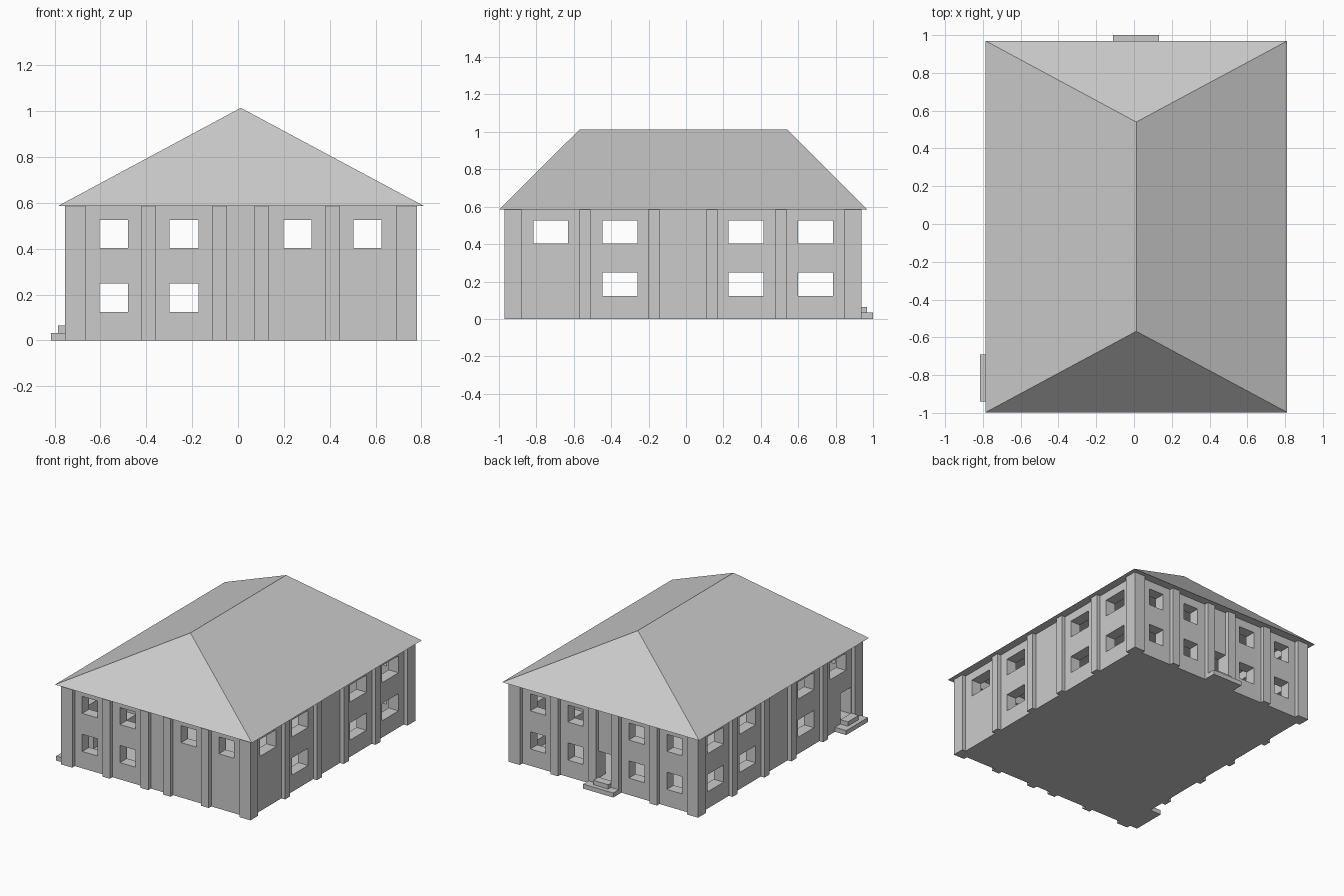
import bpy, bmesh

if "Cube" in bpy.data.objects:
    bpy.data.objects.remove(bpy.data.objects["Cube"])

grey = bpy.data.materials.new("light grey")
grey.diffuse_color = (0.6, 0.6, 0.6, 1)
grey.use_nodes = True
grey.node_tree.nodes["Principled BSDF"].inputs["Base Color"].default_value = grey.diffuse_color


def finish(name, bm):
    bmesh.ops.recalc_face_normals(bm, faces=bm.faces[:])
    me = bpy.data.meshes.new(name)
    bm.to_mesh(me)
    bm.free()
    me.materials.append(grey)
    ob = bpy.data.objects.new(name, me)
    bpy.context.collection.objects.link(ob)
    return ob


def boxes(name, items):
    """One object made of boxes given as (x0, x1, y0, y1, z0, z1)."""
    bm = bmesh.new()
    for x0, x1, y0, y1, z0, z1 in items:
        vs = bmesh.ops.create_cube(bm, size=1)["verts"]
        for v in vs:
            v.co.x = x1 if v.co.x > 0 else x0
            v.co.y = y1 if v.co.y > 0 else y0
            v.co.z = z1 if v.co.z > 0 else z0
    return finish(name, bm)


# Main dimensions: outer pilaster faces, relief, wall thickness, eaves height
X0, X1, Y0, Y1 = -0.754, 0.78, -0.97, 0.9375
D, T, H = 0.03, 0.08, 0.586
FLOOR = 0.06
wx0, wx1, wy0, wy1 = X0 + D, X1 - D, Y0 + D, Y1 - D

# Openings
LOW, UP = (0.123, 0.249), (0.402, 0.526)
win_x = [(-0.604, -0.48), (-0.298, -0.172), (0.198, 0.321), (0.503, 0.626)]
win_y = [(-0.815, -0.63), (-0.446, -0.26), (0.227, 0.414), (0.598, 0.787)]
door_x, door_y = (-0.048, 0.072), (-0.877, -0.752)
DOOR = (FLOOR, 0.255)
front = (wy0 - 0.01, wy0 + T + 0.01)
back = (wy1 - T - 0.01, wy1 + 0.01)
left = (wx0 - 0.01, wx0 + T + 0.01)
right = (wx1 - T - 0.01, wx1 + 0.01)

holes = []
for i, w in enumerate(win_x):
    holes += [(*w, *front, *UP), (*w, *back, *UP), (*w, *back, *LOW)]
    if i < 2:
        holes.append((*w, *front, *LOW))
for i, w in enumerate(win_y):
    holes += [(*left, *w, *UP), (*right, *w, *UP)]
    if i > 0:
        holes += [(*left, *w, *LOW), (*right, *w, *LOW)]
holes += [(*door_x, *back, *DOOR), (*left, *door_y, *DOOR)]

# Hollow wall shell with cut windows and doors
walls = boxes("walls", [(wx0, wx1, wy0, wy1, 0, H)])
room = boxes("room_cutter", [(wx0 + T, wx1 - T, wy0 + T, wy1 - T, FLOOR, H + 0.1)])
openings = boxes("opening_cutter", holes)
for cutter in (room, openings):
    m = walls.modifiers.new(cutter.name, "BOOLEAN")
    m.operation = "DIFFERENCE"
    m.solver = "EXACT"
    m.object = cutter
bpy.context.view_layer.update()
dg = bpy.context.evaluated_depsgraph_get()
cut = bpy.data.meshes.new_from_object(walls.evaluated_get(dg))
walls.modifiers.clear()
walls.data = cut
for cutter in (room, openings):
    bpy.data.objects.remove(cutter)

# Pilasters along each wall
pil = []
for a, b in [(-0.42, -0.36), (-0.111, -0.048), (0.072, 0.133), (0.381, 0.442)]:
    pil += [(a, b, Y0, wy0, 0, H), (a, b, wy1, Y1, 0, H)]
for a, b in [(-0.569, -0.51), (-0.2, -0.142), (0.11, 0.168), (0.478, 0.537)]:
    pil += [(X0, wx0, a, b, 0, H), (wx1, X1, a, b, 0, H)]
boxes("pilasters", pil)

# L-shaped corner pilasters
bm = bmesh.new()
for cx, sx in ((X0, 1), (X1, -1)):
    for cy, sy in ((Y0, 1), (Y1, -1)):
        outline = [(0, 0), (0.09, 0), (0.09, D), (D, D), (D, 0.09), (0, 0.09)]
        f = bm.faces.new([bm.verts.new((cx + sx * u, cy + sy * v, 0)) for u, v in outline])
        top = bmesh.ops.extrude_face_region(bm, geom=[f])["geom"]
        bmesh.ops.translate(bm, vec=(0, 0, H),
                            verts=[g for g in top if isinstance(g, bmesh.types.BMVert)])
finish("corner_pilasters", bm)

# Hipped roof
bm = bmesh.new()
eave = [bm.verts.new((x, y, H)) for x, y in
        ((-0.785, -0.997), (0.811, -0.997), (0.811, 0.969), (-0.785, 0.969))]
r0, r1 = bm.verts.new((0.012, -0.568, 1.014)), bm.verts.new((0.012, 0.54, 1.014))
a, b, c, d = eave
for f in ((a, b, r0), (b, c, r1, r0), (c, d, r1), (d, a, r0, r1), (d, c, b, a)):
    bm.faces.new(f)
finish("roof", bm)

# Door steps: wide lower tread, narrow upper tread
boxes("back_steps", [(-0.111, 0.133, wy1, 1.0, 0, 0.033),
                     (*door_x, wy1, 0.969, 0.033, 0.065)])
boxes("left_steps", [(-0.815, wx0, -0.94, -0.69, 0, 0.033),
                     (-0.785, wx0, *door_y, 0.033, 0.065)])
